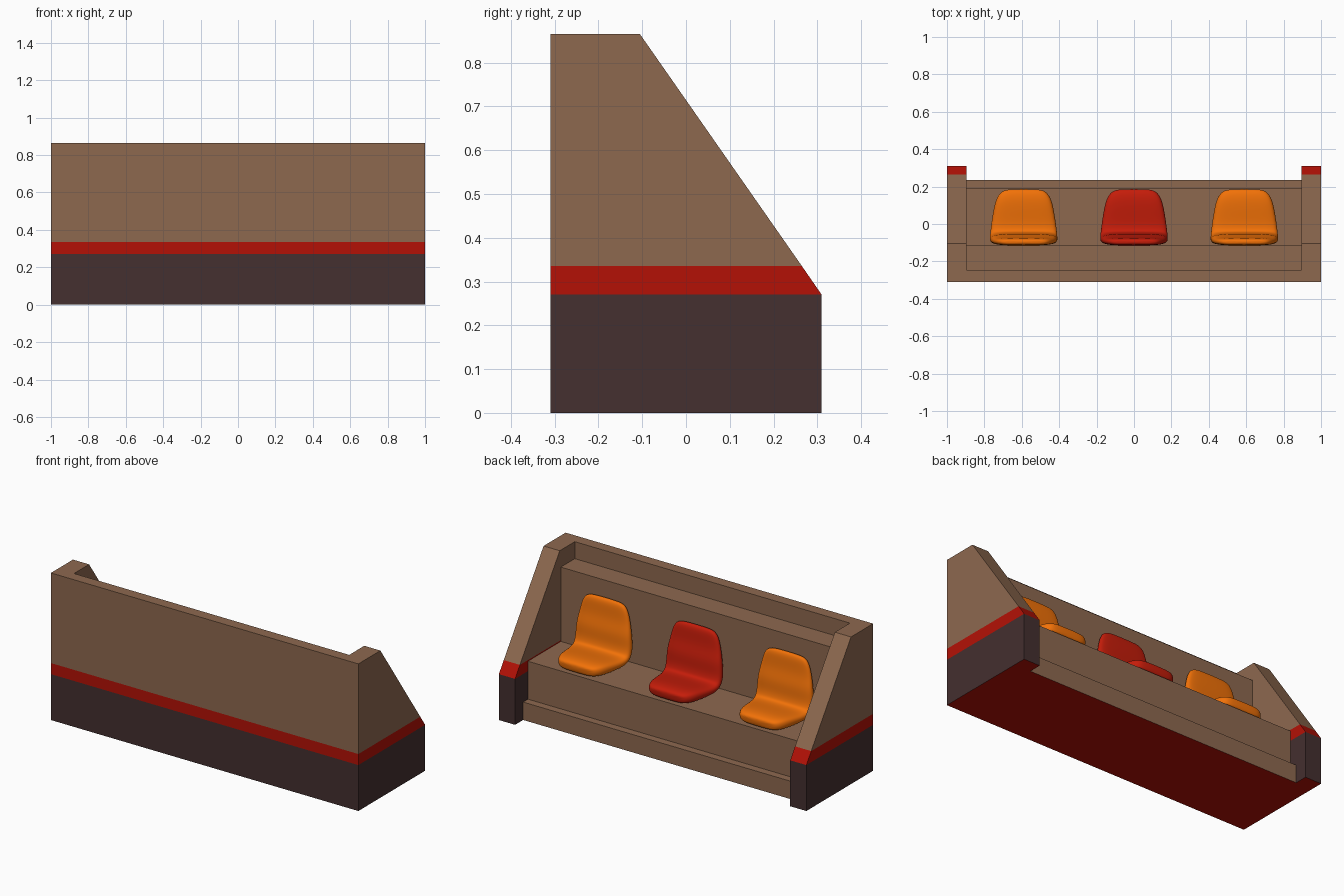
import bpy, bmesh, math
from mathutils import Vector

if "Cube" in bpy.data.objects:
    bpy.data.objects.remove(bpy.data.objects["Cube"])


def material(name, *rgb):
    m = bpy.data.materials.new(name)
    m.diffuse_color = [(c / 255) ** 2.2 for c in rgb] + [1]
    m.use_nodes = True
    m.node_tree.nodes["Principled BSDF"].inputs["Base Color"].default_value = m.diffuse_color
    return m


BROWN = material("brown", 140, 104, 80)
DARK = material("dark_brown", 70, 51, 51)
RED = material("red", 178, 24, 14)
ORANGE = material("orange", 242, 113, 16)
SEAT_RED = material("seat_red", 196, 34, 18)


def finish(name, bm, mats):
    bmesh.ops.recalc_face_normals(bm, faces=bm.faces)
    me = bpy.data.meshes.new(name)
    bm.to_mesh(me)
    bm.free()
    for m in mats:
        me.materials.append(m)
    ob = bpy.data.objects.new(name, me)
    bpy.context.collection.objects.link(ob)
    return ob


def loft(rings, mat_ids=None, caps=(0, 0)):
    """Skin a list of closed point rings and cap both ends."""
    bm = bmesh.new()
    vs = [[bm.verts.new(p) for p in r] for r in rings]
    n = len(vs[0])
    for k, (a, b) in enumerate(zip(vs, vs[1:])):
        for i in range(n):
            j = (i + 1) % n
            f = bm.faces.new((a[i], a[j], b[j], b[i]))
            f.material_index = mat_ids[k] if mat_ids else 0
    bm.faces.new(vs[0][::-1]).material_index = caps[0]
    bm.faces.new(vs[-1]).material_index = caps[1]
    return bm


# U-shaped shell: back wall and two sloping side walls in three colour bands
def u_outline(z, front):
    half = [(0.895, -0.245), (0.895, front), (1, front), (1, -0.31)]
    pts = half + [(-x, y) for x, y in reversed(half)]
    return [(x, y, z) for x, y in pts]


levels = [(0, 0.31), (0.27, 0.31), (0.335, 0.265), (0.865, -0.105)]
finish("shell", loft([u_outline(*l) for l in levels], (0, 1, 2), (1, 2)),
       (DARK, RED, BROWN))

# Stepped bench with a ledge behind the seats, red underneath
profile = [(-0.245, 0), (0.235, 0), (0.235, 0.105), (0.19, 0.105),
           (0.19, 0.328), (-0.115, 0.328), (-0.115, 0.765), (-0.245, 0.765)]
bm = loft([[(x, y, z) for y, z in profile] for x in (-0.895, 0.895)])
for f in bm.faces:
    if all(v.co.z < 0.001 for v in f.verts):
        f.material_index = 1
finish("bench", bm, (BROWN, RED))

# Bucket seat stations, front lip to top of back: y, z, half width, half thickness
STATIONS = [
    (0.186, 0.362, 0.09, 0.020), (0.172, 0.364, 0.125, 0.033),
    (0.13, 0.366, 0.152, 0.038), (0.06, 0.362, 0.166, 0.035),
    (0.0, 0.359, 0.175, 0.031), (-0.05, 0.364, 0.181, 0.032),
    (-0.076, 0.395, 0.183, 0.034), (-0.083, 0.44, 0.183, 0.031),
    (-0.083, 0.50, 0.178, 0.031), (-0.092, 0.56, 0.166, 0.023),
    (-0.094, 0.62, 0.152, 0.021), (-0.095, 0.655, 0.133, 0.019),
    (-0.097, 0.674, 0.10, 0.010)]


def power(v):
    return math.copysign(abs(v) ** 0.55, v)


def seat(name, cx, mat):
    rings = []
    for i, (y, z, w, t) in enumerate(STATIONS):
        a = STATIONS[max(i - 1, 0)]
        b = STATIONS[min(i + 1, len(STATIONS) - 1)]
        d = Vector((b[0] - a[0], b[1] - a[1])).normalized()
        ny, nz = d.y, -d.x
        ring = []
        for k in range(16):
            ang = math.tau * k / 16
            s = t * power(math.sin(ang))
            ring.append((cx + w * power(math.cos(ang)), y + ny * s, z + nz * s))
        rings.append(ring)
    ob = finish(name, loft(rings), (mat,))
    ob.data.shade_smooth()
    ob.modifiers.new("smooth", "SUBSURF").levels = 2
    ob.modifiers["smooth"].render_levels = 2


seat("seat_left", -0.59, ORANGE)
seat("seat_middle", 0, SEAT_RED)
seat("seat_right", 0.59, ORANGE)
